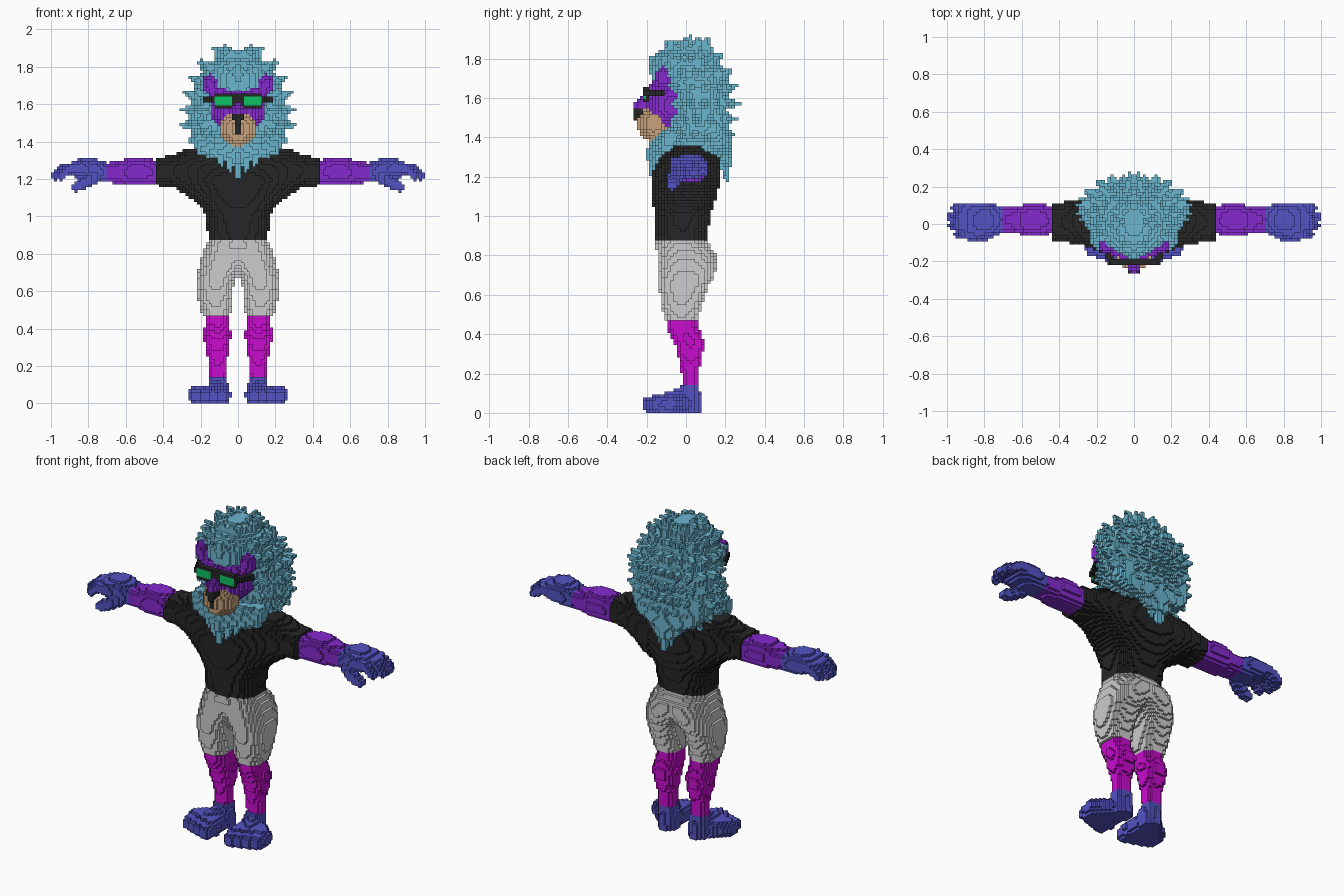
import bpy, math, random
from mathutils import Vector

if "Cube" in bpy.data.objects:
    bpy.data.objects.remove(bpy.data.objects["Cube"])

random.seed(4)
S = 1 / 64          # voxel edge
cells = {}          # (i, j, k) -> part name; the first part to claim a cell keeps it


def fill(part, lo, hi, inside):
    """Claim every cell whose centre passes the test, mirrored across x = 0."""
    r = [range(math.floor(a / S), math.ceil(b / S) + 1) for a, b in zip(lo, hi)]
    for i in r[0]:
        if i < 0:
            continue
        for j in r[1]:
            for k in r[2]:
                if k >= 0 and inside((i + .5) * S, (j + .5) * S, (k + .5) * S):
                    cells.setdefault((i, j, k), part)
                    cells.setdefault((-1 - i, j, k), part)


def box(part, x0, x1, y0, y1, z0, z1):
    fill(part, (x0, y0, z0), (x1, y1, z1),
         lambda x, y, z: x0 < x < x1 and y0 < y < y1 and z0 < z < z1)


def ball(part, c, r):
    fill(part, [a - b for a, b in zip(c, r)], [a + b for a, b in zip(c, r)],
         lambda *p: sum(((a - b) / d) ** 2 for a, b, d in zip(p, c, r)) < 1)


def limb(part, *pts):
    """Tapered round strokes through (x, y, z, radius) points."""
    for p, q in zip(pts, pts[1:]):
        a, b = Vector(p[:3]), Vector(q[:3])
        d, ra, rb = b - a, p[3], q[3]

        def inside(x, y, z):
            v = Vector((x, y, z)) - a
            t = max(0, min(1, v.dot(d) / d.length_squared))
            return (v - d * t).length < ra + (rb - ra) * t
        m = max(ra, rb)
        fill(part, [min(u, v) - m for u, v in zip(a, b)],
             [max(u, v) + m for u, v in zip(a, b)], inside)


def section(rows, t):
    for a, b in zip(rows, rows[1:]):
        if a[0] <= t <= b[0]:
            f = (t - a[0]) / (b[0] - a[0])
            return [u + (v - u) * f for u, v in zip(a[1:], b[1:])]
    return None


def loft(part, axis, rows, p_low=2.4, p_high=2.4):
    """Superellipse sections (t, u_min, u_max, v_min, v_max) along x or z."""
    def inside(x, y, z):
        t, u, v = (x, y, z) if axis == 'x' else (z, x, y)
        s = section(rows, t)
        if not s:
            return False
        u = abs(2 * u - s[0] - s[1]) / (s[1] - s[0])
        v = (2 * v - s[2] - s[3]) / (s[3] - s[2])
        p = p_low if v < 0 else p_high
        return u ** p + abs(v) ** p < 1
    t0, t1 = rows[0][0], rows[-1][0]
    u0, u1 = min(r[1] for r in rows), max(r[2] for r in rows)
    v0, v1 = min(r[3] for r in rows), max(r[4] for r in rows)
    if axis == 'x':
        fill(part, (t0, u0, v0), (t1, u1, v1), inside)
    else:
        fill(part, (u0, v0, t0), (u1, v1, t1), inside)


# glasses
box('lenses', .03, .12, -.22, -.203, 102 * S, 105 * S)
box('glasses_frame', 0, .13, -.22, -.187, 101 * S, 106 * S)
limb('glasses_frame', (.125, -.20, 1.625, .019), (.165, -.12, 1.625, .019))

# nose, face, ears and muzzle
box('nose', 0, .032, -.268, -.22, 1.515, 1.55)
box('nose', 0, .017, -.262, -.20, 1.485, 1.53)
box('nose', 0, .010, -.252, -.20, 1.445, 1.50)
limb('face', (0, -.17, 1.60, .045), (0, -.232, 1.56, .034))
ball('muzzle', (0, -.165, 1.47), (.098, .083, .09))
ball('ears', (.15, -.115, 1.705), (.04, .04, .056))
ball('face', (0, -.07, 1.565), (.142, .133, .125))
limb('face', (.04, -.165, 1.64, .03), (.13, -.13, 1.67, .03))

# mane: solid core, then rings of tufts
core = [(1.32, -.15, .15, -.14, .18), (1.40, -.22, .22, -.14, .20),
        (1.46, -.245, .245, -.10, .21), (1.53, -.26, .26, -.09, .21),
        (1.64, -.25, .25, -.09, .22), (1.68, -.235, .235, -.175, .22),
        (1.76, -.20, .20, -.185, .18), (1.82, -.15, .15, -.16, .13),
        (1.89, -.05, .05, -.06, .07)]
loft('mane', 'z', core, 1.6, 2.3)
for n in range(8):
    z = 1.36 + n * .07
    x0, x1, y0, y1 = section(core, z)
    count = max(5, round(x1 * 46))
    for m in range(count + 1):
        a = math.pi * (m + .5 * (n % 2)) / count
        if a > math.pi + .01 or (a < .8 and z < 1.72):
            continue
        out = Vector((math.sin(a), -math.cos(a), 0))
        p = 1.6 if out.y < 0 else 2.3
        k = ((abs(out.x) / x1) ** p + (abs(out.y) * 2 / (y1 - y0)) ** p) ** (-1 / p)
        base = Vector((0, (y0 + y1) / 2, z)) + out * (k - .025)
        rise = (z - 1.56) * 4 if z > 1.56 else (z - 1.56) * 3
        reach = .035 if a < 1.0 else .068
        tip = base + (out + Vector((0, 0, rise))).normalized() * (reach + random.uniform(0, .02))
        limb('mane', (*base, .036), (*tip, .006))
# crown tufts, chest tufts and tufts down the back
for y in (-.08, .02, .10):
    limb('mane', (.05, y, 1.84, .04), (.075, y, 1.925 - abs(y - .02) * .3, .007))
for x in (0, .045, .09, .135, .18):
    limb('mane', (x * 1.1, -.13 + x * .3, 1.40, .042), (x * 1.05, -.165 + x * .35, 1.32 + x * .2, .036),
         (x, -.18 + x * .35, 1.205 + x * .8, .008))
    limb('mane', (x * 1.1, .175 - x * .2, 1.44, .05), (x * .9, .20 - x * .2, 1.32 + x * .3, .04),
         (x * .8, .205 - x * .2, 1.175 + x, .01))

# shirt
loft('shirt', 'z', [(.87, -.16, .16, -.15, .105), (1.0, -.17, .17, -.158, .125),
                    (1.1, -.23, .23, -.172, .155), (1.2, -.28, .28, -.18, .18),
                    (1.3, -.27, .27, -.14, .165), (1.36, -.20, .20, -.08, .10)])
loft('shirt', 'x', [(.15, -.15, .16, 1.02, 1.36), (.20, -.14, .155, 1.05, 1.36),
                    (.27, -.115, .14, 1.11, 1.36), (.35, -.10, .12, 1.16, 1.325),
                    (.44, -.09, .11, 1.165, 1.315)])

# forearms and hands
loft('forearms', 'x', [(.42, -.05, .095, 1.165, 1.295), (.50, -.06, .105, 1.165, 1.315),
                       (.58, -.06, .105, 1.165, 1.315), (.65, -.045, .09, 1.175, 1.295),
                       (.71, -.045, .09, 1.185, 1.285)])
loft('hands', 'x', [(.70, -.05, .09, 1.18, 1.285), (.77, -.065, .11, 1.185, 1.312),
                    (.83, -.075, .113, 1.195, 1.312), (.89, -.07, .11, 1.215, 1.295)])
for y, tip in ((-.055, .945), (-.008, .975), (.04, .98), (.085, .955)):
    limb('hands', (.84, y, 1.265, .029), (tip - .05, y, 1.255, .026), (tip, y, 1.218, .023))
limb('hands', (.77, -.04, 1.215, .04), (.82, -.068, 1.18, .033), (.865, -.072, 1.158, .027))

# shorts
loft('shorts', 'z', [(.47, .04, .19, -.105, .06), (.55, .034, .212, -.125, .08),
                     (.65, .02, .222, -.14, .115), (.69, .0, .218, -.142, .14),
                     (.75, -.05, .205, -.143, .155), (.81, -.10, .188, -.148, .15),
                     (.87, -.16, .16, -.15, .11)])

# shins
loft('shins', 'z', [(.14, .062, .152, -.02, .062), (.22, .06, .155, -.025, .065),
                    (.30, .045, .175, -.045, .085), (.36, .036, .183, -.06, .095),
                    (.43, .045, .178, -.095, .065), (.48, .05, .175, -.10, .058)])

# feet with four toes each, turned outward
loft('feet', 'z', [(0, .05, .155, -.05, .072), (.08, .05, .155, -.06, .072),
                   (.145, .058, .155, -.025, .068)])
limb('feet', (.105, .01, .09, .05), (.135, -.08, .06, .05))
for t in (-1.5, -.5, .5, 1.5):
    x, y = .152 + t * .044, -.142 + t * .016
    limb('feet', (.108, .01, .045, .05), (x, y + .04, .045, .05), (x, y - .018, .04, .041))


# one flat material per colour, one mesh per part
def material(name, *rgb):
    m = bpy.data.materials.new(name)
    m.diffuse_color = [(c / 255 / 12.92 if c < 11 else ((c / 255 + .055) / 1.055) ** 2.4)
                       for c in rgb] + [1]
    m.use_nodes = True
    m.node_tree.nodes["Principled BSDF"].inputs["Base Color"].default_value = m.diffuse_color
    return m


black = material('black', 38, 38, 38)
purple = material('purple', 132, 42, 206)
indigo = material('indigo', 83, 83, 196)
looks = {'mane': material('sky_blue', 108, 182, 207), 'face': purple, 'ears': purple,
         'forearms': purple, 'hands': indigo, 'feet': indigo, 'shirt': black, 'nose': black,
         'glasses_frame': black, 'lenses': material('green', 12, 195, 98),
         'muzzle': material('tan', 200, 164, 124), 'shorts': material('light_grey', 204, 204, 204),
         'shins': material('magenta', 200, 12, 206)}
SIDES = {(1, 0, 0): ((1, 0, 0), (1, 1, 0), (1, 1, 1), (1, 0, 1)),
         (-1, 0, 0): ((0, 0, 0), (0, 0, 1), (0, 1, 1), (0, 1, 0)),
         (0, 1, 0): ((0, 1, 0), (0, 1, 1), (1, 1, 1), (1, 1, 0)),
         (0, -1, 0): ((0, 0, 0), (1, 0, 0), (1, 0, 1), (0, 0, 1)),
         (0, 0, 1): ((0, 0, 1), (1, 0, 1), (1, 1, 1), (0, 1, 1)),
         (0, 0, -1): ((0, 0, 0), (0, 1, 0), (1, 1, 0), (1, 0, 0))}
for part, mat in looks.items():
    index, faces = {}, []
    for (i, j, k), owner in cells.items():
        if owner != part:
            continue
        for (a, b, c), corners in SIDES.items():
            if (i + a, j + b, k + c) not in cells:
                faces.append([index.setdefault((i + u, j + v, k + w), len(index))
                              for u, v, w in corners])
    mesh = bpy.data.meshes.new(part)
    mesh.from_pydata([(x * S, y * S, z * S) for x, y, z in index], [], faces)
    mesh.materials.append(mat)
    bpy.context.collection.objects.link(bpy.data.objects.new(part, mesh))
